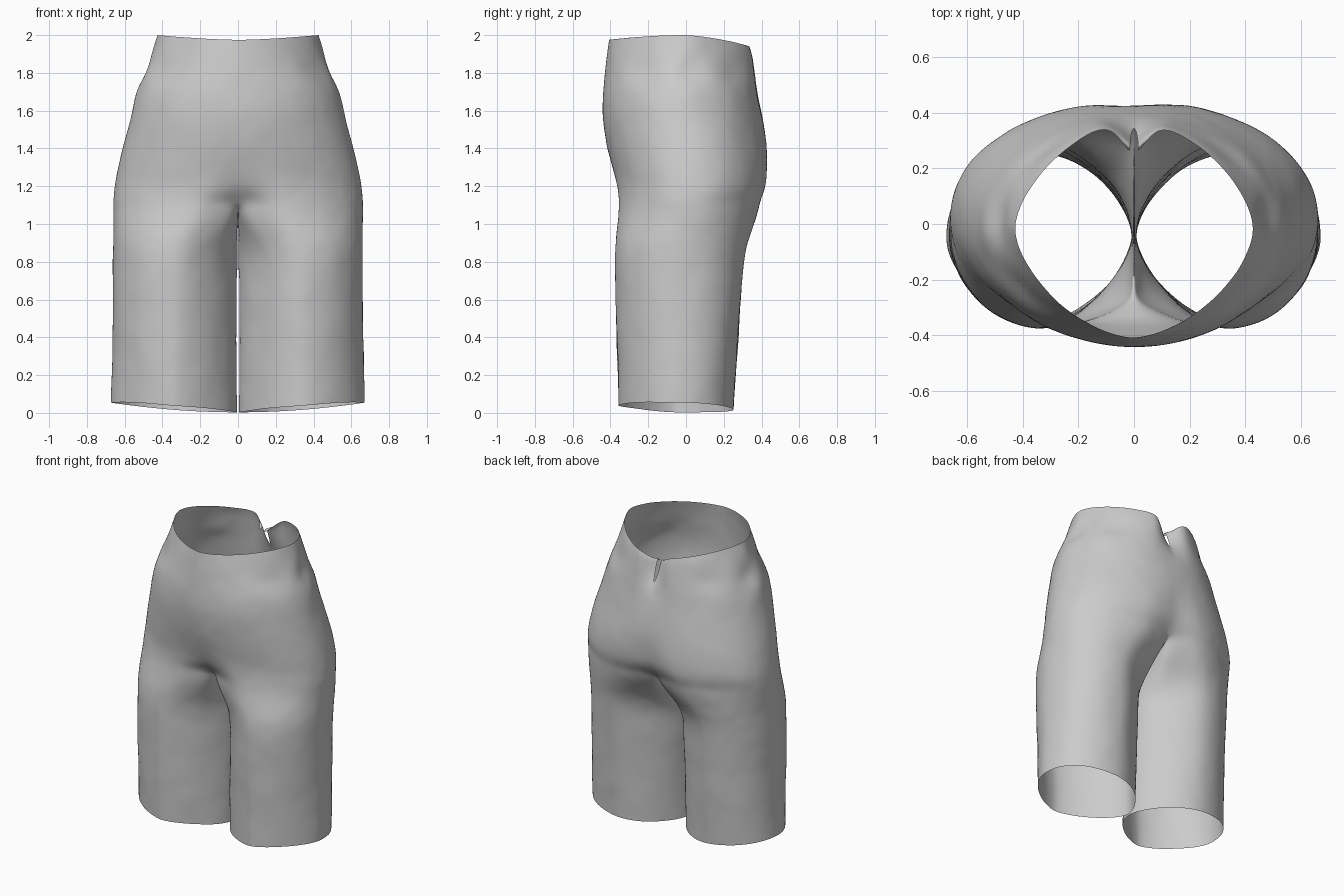
import bpy, bmesh, math

if "Cube" in bpy.data.objects:
    bpy.data.objects.remove(bpy.data.objects["Cube"])

K, M = 24, 9          # columns around each half of the hips, points across the crotch seam

def power(c, n):
    return math.copysign(abs(c) ** (2 / n), c)

def lerp(a, b, t):
    return a + (b - a) * t

def smooth(t):
    t = min(max(t, 0), 1)
    return t * t * (3 - 2 * t)

# hip levels: z, half width, front y, back y, squareness, front dent, back dent, dent width
HIPS = [
    (2.00, .428, -.410, .375, 1.62, 0, .12, .06),
    (1.90, .458, -.420, .380, 1.70, 0, .10, .06),
    (1.80, .482, -.432, .385, 1.82, 0, .07, .06),
    (1.72, .532, -.440, .390, 1.92, 0, .035, .07),
    (1.62, .555, -.445, .402, 1.98, 0, .01, .10),
    (1.50, .585, -.435, .420, 2.02, 0, 0, .10),
    (1.35, .625, -.405, .443, 2.08, 0, .015, .10),
    (1.23, .650, -.383, .446, 2.10, .02, .035, .11),
    (1.17, .658, -.380, .436, 2.12, .05, .055, .12),
    (1.12, .662, -.382, .420, 2.12, .10, .08, .13),
]

def hip_row(level, top):
    z, rx, f, b, n, df, db, w = level
    row = []
    for i in range(K + 1):
        a = math.pi * (i / K - .5)
        c, s = max(math.cos(a), 0), math.sin(a)
        x = 0 if i in (0, K) else rx * c ** (2 / n)
        y = (f + b) / 2 + (b - f) / 2 * power(s, n)
        g = math.exp(-(x / w) ** 2)
        y += df * g if s < 0 else -db * g
        zz = z
        if top:           # waist edge dips a little in front and more behind
            zz -= .025 * s * s if s < 0 else .07 * s * s + .08 * g
        if i == K and z > 1.75:
            x = .014      # open slit at the back of the waist
        # gathered folds at the side of the waist
        fold = math.exp(-((z - 1.8) / .09) ** 2) * c * .016 * math.sin(9 * a + z * 30)
        row.append((x + (fold if 0 < i < K else 0), y, zz))
    return row

def leg_ring(s):
    """Target leg outline at fraction s down the leg, in ring order."""
    f, b = lerp(-.386, -.358, s), lerp(.335, .252, s ** .8)
    inner, outer = .005, lerp(.656, .672, s)
    wide = math.radians(128)
    angles = [lerp(-wide, wide, i / K) for i in range(K + 1)]
    angles += [lerp(wide, 2 * math.pi - wide, (j + 1) / (M + 1)) for j in range(M)]
    pts = []
    for a in angles:
        # rounder outside and behind, more pointed towards the inner thigh and front
        back = math.sin(a) > 0
        if math.cos(a) > 0:
            n = lerp(2.12, 2.15 if back else 1.68, s)
        else:
            n = lerp(1.55, 1.75 if back else 1.55, s)
        x = (inner + outer) / 2 + (outer - inner) / 2 * power(math.cos(a), n)
        y = (f + b) / 2 + (b - f) / 2 * power(math.sin(a), n)
        pts.append((x, y))
    return pts

bm = bmesh.new()

def add(points):
    return [bm.verts.new(p) for p in points]

def bridge(a, b, closed):
    count = len(a)
    for i in range(count if closed else count - 1):
        j = (i + 1) % count
        bm.faces.new((a[i], b[i], b[j], a[j]))

# hips: right half, from the waist to the crotch
previous = None
for r, level in enumerate(HIPS):
    points = hip_row(level, r == 0)
    row = add(points)
    if previous:
        bridge(previous, row, False)
    previous = row

# crotch seam, running from back to front on the centre plane
y0, y1 = points[0][1], points[-1][1]
seam = []
for j in range(M):
    t = (j + 1) / (M + 1)
    seam.append((0, lerp(y1, y0, t), 1.12 - .12 * math.sin(math.pi * t) ** .8))
start = points + seam
previous = previous + add(seam)

# leg: blends from the hip and seam outline into an oval tube
for s in (.04, .09, .15, .22, .31, .43, .57, .72, .87, 1):
    ring = []
    t = smooth((s + .02) / .31)
    for p, (x, y) in zip(start, leg_ring(s)):
        # hem rises towards the outer front
        hem = .003 + .05 * (x / .66) ** 2 + .022 * smooth((-.05 - y) / .3)
        px = max(lerp(p[0], x, t), .004)
        ring.append((px, lerp(p[1], y, t), lerp(p[2], hem, s)))
    row = add(ring)
    bridge(previous, row, True)
    previous = row

bmesh.ops.recalc_face_normals(bm, faces=bm.faces)
mesh = bpy.data.meshes.new("shorts")
bm.to_mesh(mesh)
bm.free()
shorts = bpy.data.objects.new("shorts", mesh)
bpy.context.collection.objects.link(shorts)
for poly in mesh.polygons:
    poly.use_smooth = True

# mirror to the left half, then smooth and add soft cloth wrinkles
mirror = shorts.modifiers.new("left half", 'MIRROR')
mirror.use_clip = True
mirror.merge_threshold = .002
sub = shorts.modifiers.new("smooth cloth", 'SUBSURF')
sub.levels = sub.render_levels = 2
cloth = bpy.data.textures.new("wrinkles", 'CLOUDS')
cloth.noise_scale = .3
wrinkle = shorts.modifiers.new("wrinkles", 'DISPLACE')
wrinkle.texture = cloth
wrinkle.texture_coords = 'LOCAL'
wrinkle.strength = .012
wrinkle.mid_level = .45
